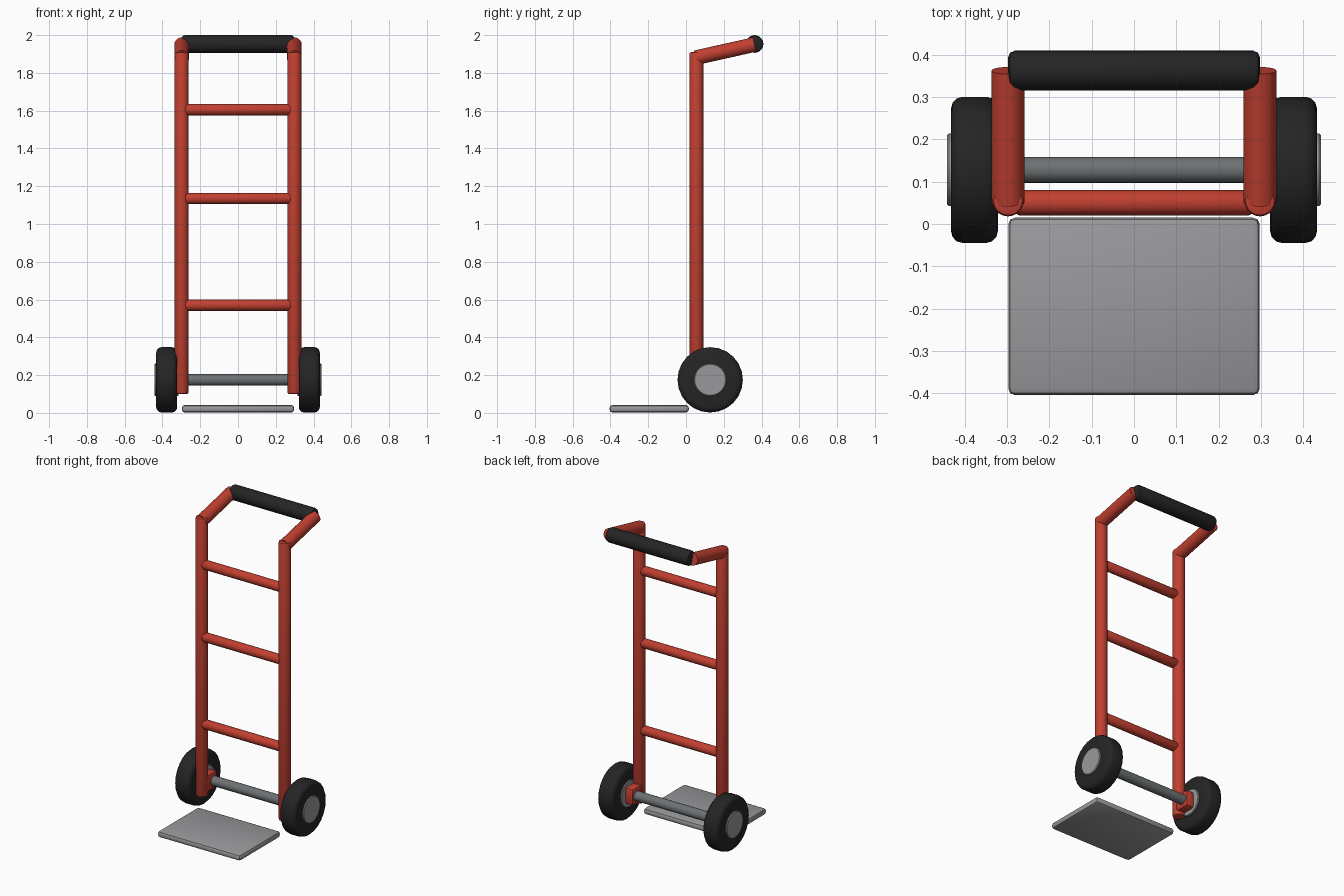
import bpy
import math
from mathutils import Vector

if "Cube" in bpy.data.objects:
    bpy.data.objects.remove(bpy.data.objects["Cube"], do_unlink=True)


def material(name, r, g, b):
    m = bpy.data.materials.new(name)
    m.use_nodes = True
    m.diffuse_color = (r, g, b, 1)
    m.node_tree.nodes["Principled BSDF"].inputs["Base Color"].default_value = (r, g, b, 1)
    return m


red = material("red paint", 0.53, 0.05, 0.03)
black = material("black rubber", 0.018, 0.018, 0.018)
steel = material("dark steel", 0.15, 0.165, 0.17)
silver = material("light metal", 0.32, 0.32, 0.335)


def finish(name, mat, bevel, segments=2):
    ob = bpy.context.object
    ob.name = name
    ob.data.materials.append(mat)
    if bevel:
        mod = ob.modifiers.new("Soft edges", "BEVEL")
        mod.width = bevel
        mod.segments = segments
        mod.limit_method = "ANGLE"
        mod.angle_limit = math.radians(40)
        bpy.ops.object.modifier_apply(modifier=mod.name)
    bpy.ops.object.shade_smooth_by_angle(angle=math.radians(40))
    return ob


def tube(name, start, end, radius, mat, bevel=0.0, sides=20, segments=2):
    a, b = Vector(start), Vector(end)
    turn = (b - a).to_track_quat("Z", "Y").to_euler()
    bpy.ops.mesh.primitive_cylinder_add(vertices=sides, radius=radius, depth=(b - a).length,
                                        location=(a + b) / 2, rotation=turn)
    return finish(name, mat, bevel, segments)


def block(name, centre, size, mat, bevel):
    bpy.ops.mesh.primitive_cube_add(size=1, location=centre)
    bpy.context.object.scale = size
    bpy.ops.object.transform_apply(location=False, rotation=False, scale=True)
    return finish(name, mat, bevel)


def crossbar(name, half, y, z, radius, mat, bevel):
    return tube(name, (-half, y, z), (half, y, z), radius, mat, bevel)


rail_x, rail_y = 0.298, 0.055
axle_y, axle_z = 0.128, 0.175

# Side parts, one set for each side
for side, s in (("left", 1), ("right", -1)):
    x = s * rail_x
    tube(side + "_rail", (x, rail_y, 0.10), (x, rail_y, 1.91), 0.037, red, 0.01)
    tube(side + "_handle_arm", (x, 0.05, 1.88), (x, 0.363, 1.95), 0.039, red)
    block(side + "_axle_bracket", (x, 0.115, axle_z), (0.07, 0.11, 0.11), red, 0.018)
    tube(side + "_tyre", (s * 0.322, axle_y, axle_z), (s * 0.433, axle_y, axle_z),
         0.173, black, 0.028, 24, 3)
    tube(side + "_hub", (s * 0.314, axle_y, axle_z), (s * 0.442, axle_y, axle_z),
         0.086, silver, 0.004, 24, 1)

# Rungs between the rails
for name, z in (("lower", 0.57), ("middle", 1.135), ("upper", 1.605)):
    crossbar(name + "_rung", 0.28, 0.05, z, 0.03, red, 0.01)

# Handle grip, axle and toe plate
crossbar("handle_grip", 0.298, 0.363, 1.953, 0.047, black, 0.016)
crossbar("axle", 0.35, axle_y, axle_z, 0.031, steel, 0.0)
block("toe_plate", (0, -0.195, 0.022), (0.595, 0.42, 0.04), silver, 0.016)
